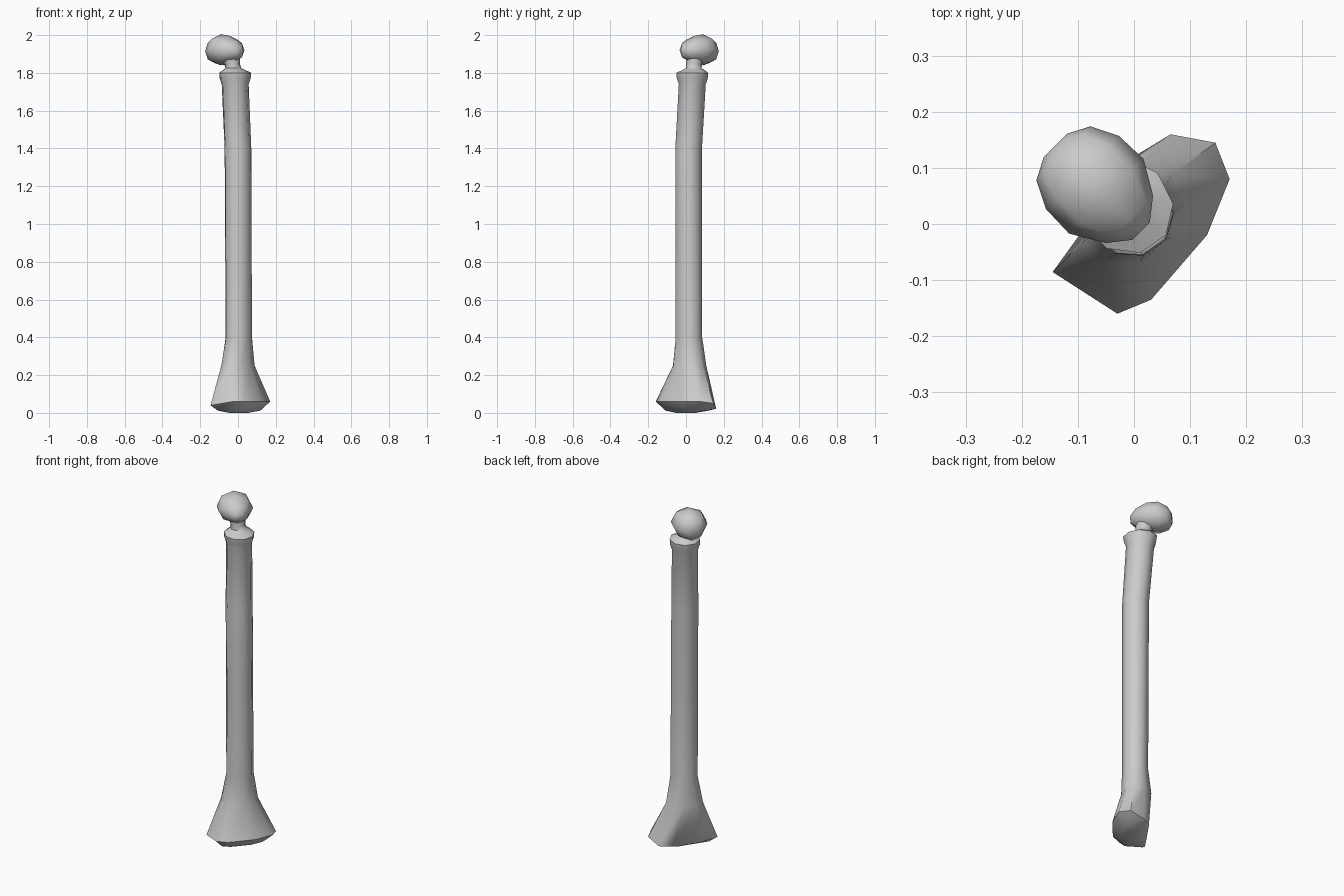
import bpy, bmesh, math
from mathutils import Vector

if "Cube" in bpy.data.objects:
    bpy.data.objects.remove(bpy.data.objects["Cube"])

S = math.sqrt(0.5)


def world(u, v, z):
    # u = wide diagonal of the foot, v = direction the ball leans towards
    return Vector(((u - v) * S, (u + v) * S, z))


def loft(name, rings, angle):
    bm = bmesh.new()
    loops = [[bm.verts.new(p) for p in ring] for ring in rings]
    n = len(loops[0])
    for a, b in zip(loops, loops[1:]):
        for i in range(n):
            j = (i + 1) % n
            bm.faces.new((a[i], a[j], b[j], b[i]))
    for end in (loops[0], loops[-1]):
        bm.faces.new(end)
    bmesh.ops.recalc_face_normals(bm, faces=bm.faces)
    me = bpy.data.meshes.new(name)
    bm.to_mesh(me)
    bm.free()
    ob = bpy.data.objects.new(name, me)
    bpy.context.collection.objects.link(ob)
    bpy.ops.object.select_all(action='DESELECT')
    ob.select_set(True)
    bpy.context.view_layer.objects.active = ob
    bpy.ops.object.shade_smooth_by_angle(angle=math.radians(angle))
    return ob


def oval(z, cu, cv, ru, rv, n=9):
    return [world(cu + ru * math.cos(i * math.tau / n),
                  cv + rv * math.sin(i * math.tau / n), z) for i in range(n)]


# Flared lower end: irregular rim (u, v, z) with a rounded underside
rim = [(.205, 0, .05), (.159, .067, .022), (.085, .085, .022),
       (-.07, .057, .022), (-.163, .042, .04), (-.134, -.092, .06),
       (-.074, -.117, .06), (.078, -.106, .06), (.177, -.064, .06)]
under = [world(u * .72, v * (.8 if v > 0 else .62), .012) for u, v, z in rim]
sole = [world(u * .3, v * .35, 0) for u, v, z in rim]
foot = [world(*p) for p in rim]

# Shaft, collar and neck in one continuous loft
shaft = [oval(.25, .010, .014, .100, .080),
         oval(.40, .012, .008, .074, .069),
         oval(.90, .010, .009, .073, .070),
         oval(1.40, .008, .010, .073, .071),
         oval(1.74, .012, .034, .070, .075),
         oval(1.77, .012, .034, .080, .086),
         oval(1.80, .012, .034, .082, .090),
         oval(1.815, .012, .042, .060, .060),
         oval(1.825, .011, .046, .043, .042),
         oval(1.845, .008, .052, .040, .044),
         oval(1.88, .006, .060, .050, .050)]
loft("bone_shaft", [sole, under, foot] + shaft, 50)

# Ball head: rings along the leaning axis (v, centre z, u radius, z radius)
profile = [(-.018, 1.915, .022, .022), (.012, 1.92, .060, .052),
           (.070, 1.922, .094, .076), (.130, 1.922, .092, .082),
           (.178, 1.915, .068, .062), (.198, 1.912, .030, .030)]
head = [[world(ru * math.cos(a), v, cz + rz * math.sin(a))
         for a in (i * math.tau / 8 + math.pi / 2 for i in range(8))]
        for v, cz, ru, rz in profile]
loft("ball_head", head, 60)
